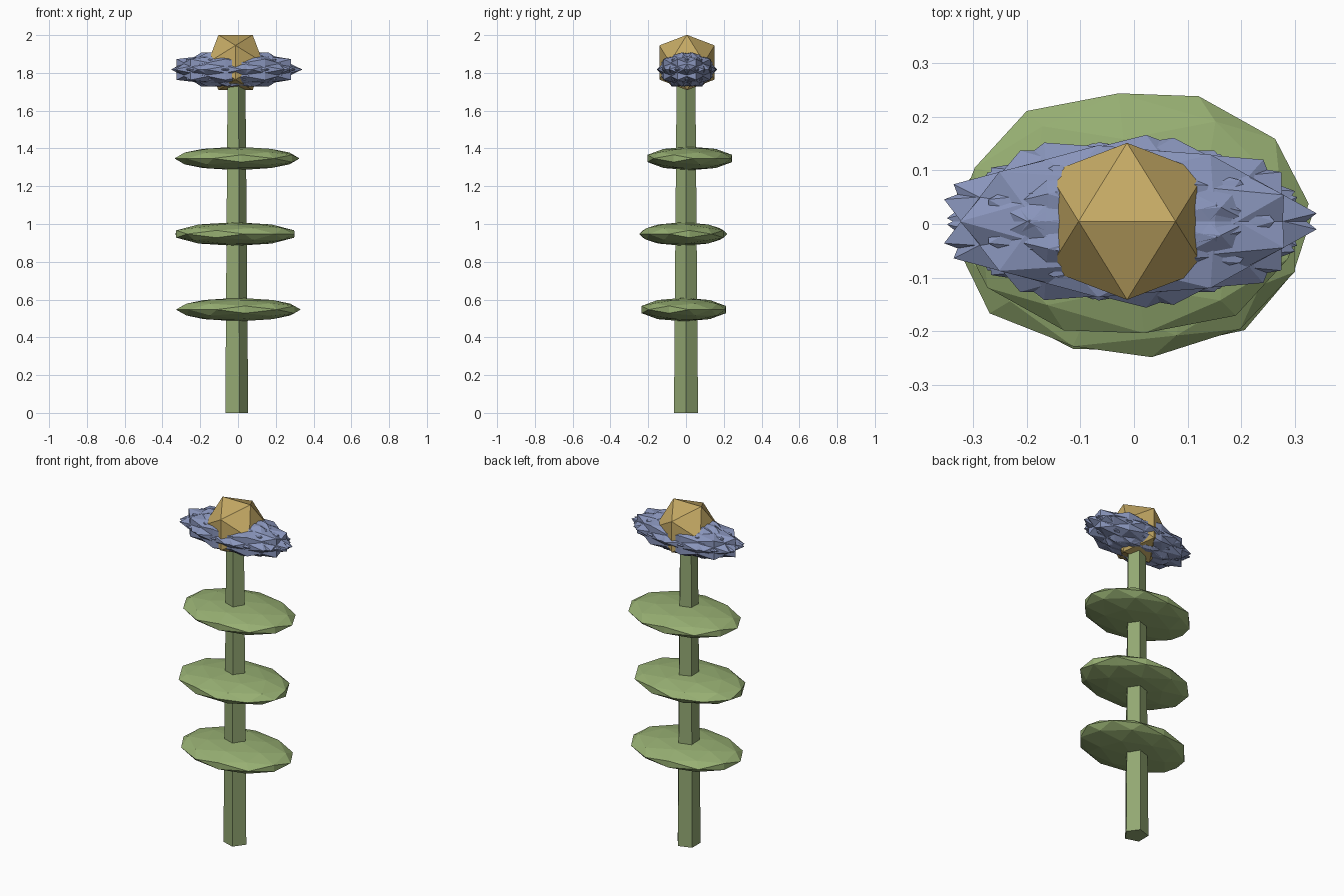
import bpy, bmesh
from math import sqrt, radians, cos, sin, pi
from mathutils import Matrix, Vector

if "Cube" in bpy.data.objects:
    bpy.data.objects.remove(bpy.data.objects["Cube"])

T = (1 + sqrt(5)) / 2
CX = -0.013  # stem axis


def material(name, rgb):
    m = bpy.data.materials.new(name)
    m.diffuse_color = (*rgb, 1)
    m.use_nodes = True
    m.node_tree.nodes["Principled BSDF"].inputs["Base Color"].default_value = m.diffuse_color
    return m


STEM = material("stem_green", (0.29, 0.39, 0.17))
LEAF = material("leaf_green", (0.31, 0.43, 0.17))
PETAL = material("petal_blue", (0.25, 0.30, 0.50))
GOLD = material("centre_gold", (0.56, 0.40, 0.13))


def finish(name, bm, mat):
    bmesh.ops.recalc_face_normals(bm, faces=bm.faces[:])
    me = bpy.data.meshes.new(name)
    bm.to_mesh(me)
    bm.free()
    me.materials.append(mat)
    ob = bpy.data.objects.new(name, me)
    bpy.context.collection.objects.link(ob)
    return ob


def ico(name, loc, radii, turn, mat, split=False):
    """Icosahedron with an edge on top, turned about z, then stretched."""
    bm = bmesh.new()
    for a in (-1, 1):
        for b in (-T, T):
            for co in ((a, 0, b), (0, b, a), (b, a, 0)):
                bm.verts.new(co)
    bmesh.ops.convex_hull(bm, input=bm.verts[:])
    if split:
        bmesh.ops.subdivide_edges(bm, edges=bm.edges[:], cuts=1, use_grid_fill=True)
    for v in bm.verts:
        v.co.normalize()
    mat4 = (Matrix.Translation(loc) @ Matrix.Diagonal((*radii, 1))
            @ Matrix.Rotation(radians(turn), 4, 'Z'))
    bmesh.ops.transform(bm, matrix=mat4, verts=bm.verts[:])
    return finish(name, bm, mat)


# Five-sided tapered stem
bm = bmesh.new()
rings = []
for z, r in ((0, 0.067), (1.8, 0.052)):
    rings.append([bm.verts.new((CX + r * cos(2 * pi * i / 5), r * sin(2 * pi * i / 5), z))
                  for i in range(5)])
bm.faces.new(rings[0])
bm.faces.new(rings[1])
for i in range(5):
    j = (i + 1) % 5
    bm.faces.new((rings[0][i], rings[0][j], rings[1][j], rings[1][i]))
finish("stem", bm, STEM)

# Flat leaf discs up the stem
for name, x, y, z, turn in (("leaf_low", 0.002, -0.012, 0.547, 38),
                            ("leaf_middle", -0.015, -0.015, 0.947, 130),
                            ("leaf_high", -0.005, 0.02, 1.347, 36)):
    ico(name, (x, y, z), (0.332, 0.236, 0.0625), turn, LEAF, split=True)

# Overlapping petals, each turned and nudged outward
for k in range(9):
    ang = 180 + 40 * k
    a = radians(ang)
    ico(f"petal_{k + 1}", (CX + 0.018 * cos(a), 0.005 + 0.012 * sin(a), 1.818),
        (0.345, 0.155, 0.105), ang + 90, PETAL)

# Flower centre
ico("flower_centre", (CX, 0.005, 1.855), (0.172,) * 3, 0, GOLD)
